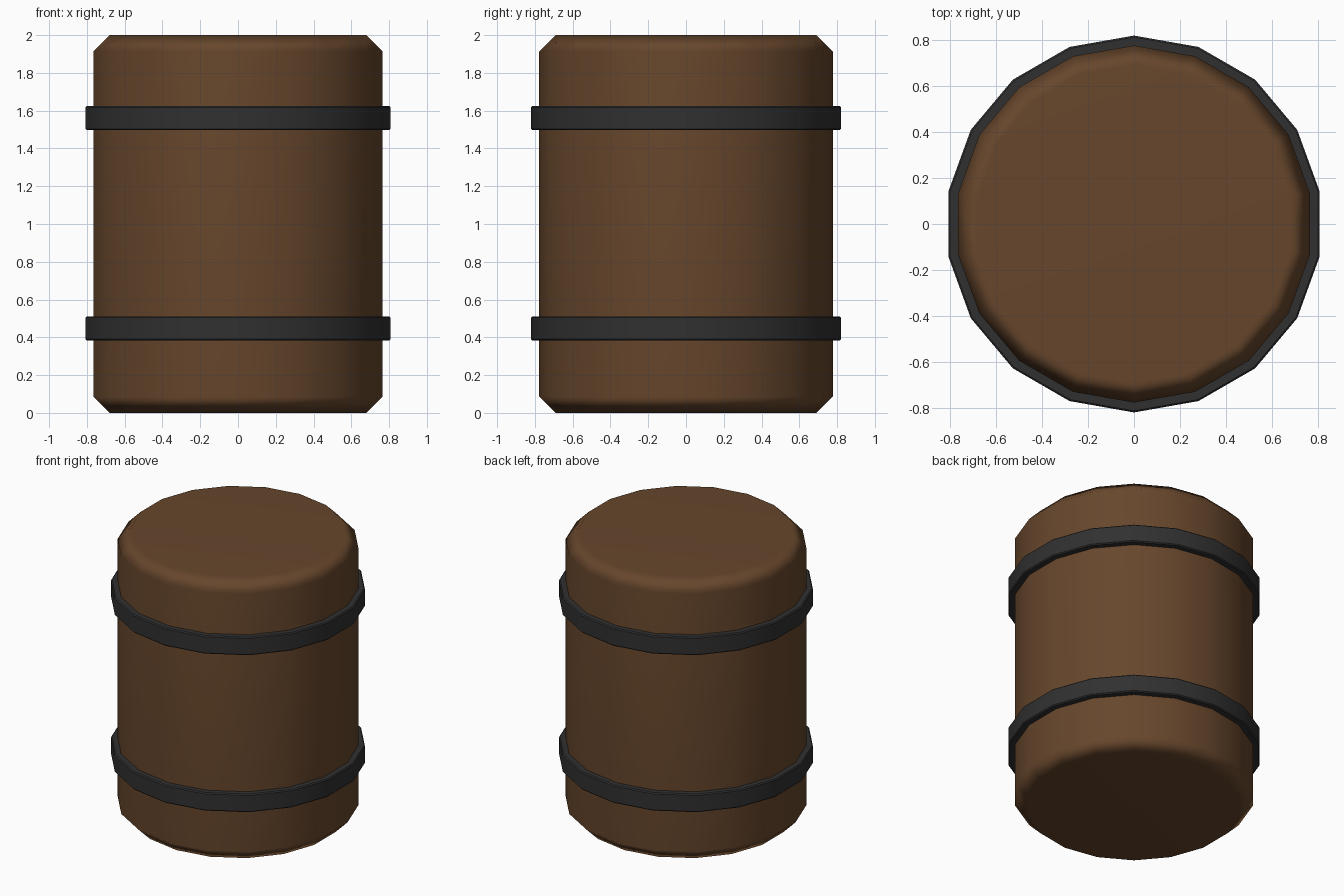
import bpy, math

if "Cube" in bpy.data.objects:
    bpy.data.objects.remove(bpy.data.objects["Cube"])

SIDES = 18
WOOD_R = 0.777


def material(name, rgb):
    m = bpy.data.materials.new(name)
    m.diffuse_color = (*rgb, 1)
    m.use_nodes = True
    m.node_tree.nodes["Principled BSDF"].inputs["Base Color"].default_value = m.diffuse_color
    return m


def lathe(name, profile, mat, angle, closed):
    """Spin (radius, z) points around z; cap the ends unless the profile is a closed loop."""
    n = len(profile)
    verts, faces = [], []
    for r, z in profile:
        for i in range(SIDES):
            a = math.pi / 2 + 2 * math.pi * i / SIDES
            verts.append((r * math.cos(a), r * math.sin(a), z))
    for k in range(n if closed else n - 1):
        a0, b0 = k * SIDES, ((k + 1) % n) * SIDES
        for i in range(SIDES):
            j = (i + 1) % SIDES
            faces.append((a0 + i, a0 + j, b0 + j, b0 + i))
    if not closed:
        faces.append(tuple(reversed(range(SIDES))))
        faces.append(tuple(range((n - 1) * SIDES, n * SIDES)))
    me = bpy.data.meshes.new(name)
    me.from_pydata(verts, [], faces)
    me.materials.append(mat)
    ob = bpy.data.objects.new(name, me)
    bpy.context.collection.objects.link(ob)
    bpy.ops.object.select_all(action='DESELECT')
    ob.select_set(True)
    bpy.context.view_layer.objects.active = ob
    bpy.ops.object.shade_smooth_by_angle(angle=math.radians(angle))
    return ob


wood = material("wood", (0.135, 0.062, 0.025))
iron = material("iron", (0.03, 0.03, 0.03))

# Wooden body with soft chamfered rims
c = 0.086
body = lathe("barrel_body",
             [(WOOD_R - c, 0), (WOOD_R, c), (WOOD_R, 2 - c), (WOOD_R - c, 2)],
             wood, 60, False)
wn = body.modifiers.new("flat_caps", 'WEIGHTED_NORMAL')
wn.keep_sharp = True

# Iron hoops with slightly eased edges
for name, z in (("lower_hoop", 0.447), ("upper_hoop", 1.561)):
    h, r, e, inner = 0.064, 0.82, 0.007, WOOD_R - 0.02
    lathe(name,
          [(inner, z - h), (r - e, z - h), (r, z - h + e),
           (r, z + h - e), (r - e, z + h), (inner, z + h)],
          iron, 30, True)
